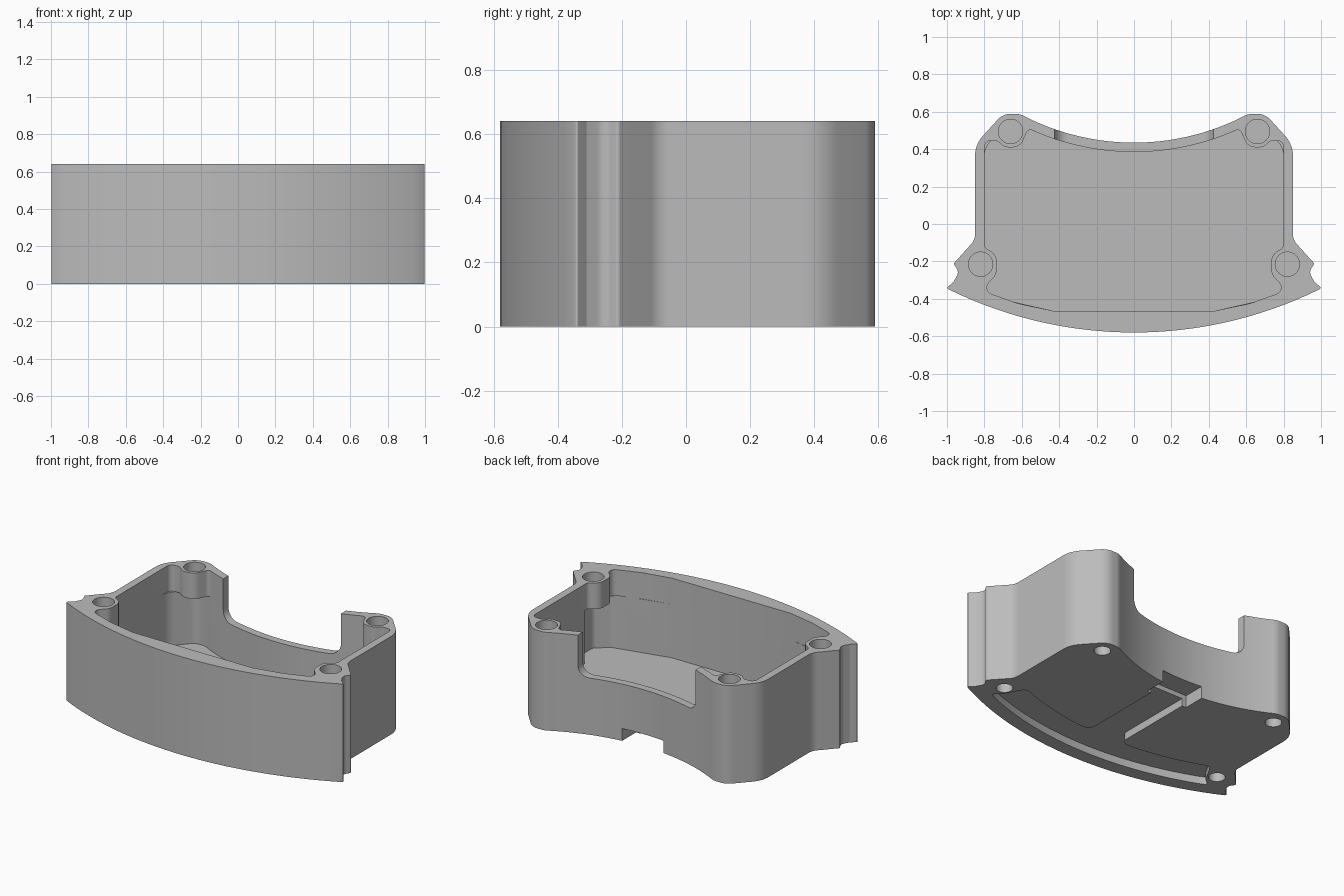
import bpy, bmesh, math
from mathutils import Vector

cube = bpy.data.objects.get("Cube")
if cube:
    bpy.data.objects.remove(cube)

HEIGHT = 0.64
FLOOR = 0.12
BOSS_BASE = 0.47
BOSSES = [(0.66, 0.495), (0.82, -0.215)]

grey = bpy.data.materials.new("plain grey")
grey.use_nodes = True
grey.diffuse_color = (0.5, 0.5, 0.5, 1)
grey.node_tree.nodes["Principled BSDF"].inputs["Base Color"].default_value = (0.5, 0.5, 0.5, 1)


def arc(y_mid, radius, x0, x1, steps=16):
    """Shallow arc symmetric about x = 0, lowest at y_mid."""
    xs = [x0 + (x1 - x0) * i / steps for i in range(steps + 1)]
    return [(x, y_mid + radius - math.sqrt(radius ** 2 - x * x), 0) for x in xs]


def mirrored(half):
    """Close a right-hand half outline with its mirror image."""
    return half + [(-x, y, r) for x, y, r in reversed(half) if x > 1e-6]


def rounded(points, steps=8):
    """Replace each (x, y, radius) corner with a fillet."""
    out = []
    for i, (x, y, r) in enumerate(points):
        p = Vector((x, y))
        if r == 0:
            out.append(p)
            continue
        a = Vector(points[i - 1][:2]) - p
        b = Vector(points[(i + 1) % len(points)][:2]) - p
        half = a.angle(b) / 2
        t = min(r / math.tan(half), 0.48 * a.length, 0.48 * b.length)
        r = t * math.tan(half)
        a.normalize()
        b.normalize()
        centre = p + (a + b).normalized() * (r / math.sin(half))
        start, end = p + a * t - centre, p + b * t - centre
        sweep = math.pi - 2 * half
        for k in range(steps + 1):
            f = k / steps
            v = (start * math.sin((1 - f) * sweep) + end * math.sin(f * sweep)) / math.sin(sweep)
            out.append(centre + v)
    return out


def circle(cx, cy, r, sides=32):
    return [Vector((cx + r * math.cos(math.tau * i / sides),
                    cy + r * math.sin(math.tau * i / sides))) for i in range(sides)]


def prism(name, outline, low, high, along_y=False):
    bm = bmesh.new()
    face = bm.faces.new([bm.verts.new((p.x, p.y, low)) for p in outline])
    bmesh.ops.remove_doubles(bm, verts=bm.verts[:], dist=1e-5)
    face = bm.faces[:]
    new = bmesh.ops.extrude_face_region(bm, geom=face)["geom"]
    for v in new:
        if isinstance(v, bmesh.types.BMVert):
            v.co.z = high
    if along_y:
        for v in bm.verts:
            v.co = (v.co.x, v.co.z, v.co.y)
    bmesh.ops.recalc_face_normals(bm, faces=bm.faces[:])
    mesh = bpy.data.meshes.new(name)
    bm.to_mesh(mesh)
    bm.free()
    mesh.materials.append(grey)
    obj = bpy.data.objects.new(name, mesh)
    bpy.context.collection.objects.link(obj)
    return obj


# Outer housing: bowed front, flared front corners, hollowed back
outer = mirrored(
    arc(-0.58, 2.245, 0, 0.99)
    + [(1.0, -0.34, 0.015), (0.965, -0.31, 0.02), (0.935, -0.255, 0.05),
       (0.965, -0.212, 0.012), (0.85, -0.085, 0.08), (0.85, 0.425, 0.16),
       (0.70, 0.59, 0.12), (0.61, 0.588, 0.09)]
    + arc(0.435, 1.29, 0.56, 0))
housing = prism("housing", rounded(outer), 0, HEIGHT)

# Inner cavity: wide below, wrapped around the screw bosses above
lower = mirrored(
    [(0, -0.465, 0), (0.43, -0.465, 0), (0.80, -0.38, 0.05), (0.89, -0.31, 0.04),
     (0.89, -0.21, 0.04), (0.80, -0.10, 0.06), (0.80, 0.405, 0.12),
     (0.68, 0.54, 0.1), (0.61, 0.535, 0.08)]
    + arc(0.385, 1.34, 0.54, 0))
upper = mirrored(
    [(0, -0.465, 0), (0.43, -0.465, 0), (0.62, -0.425, 0), (0.815, -0.355, 0.05),
     (0.735, -0.27, 0.06), (0.735, -0.165, 0.06), (0.80, -0.125, 0.03),
     (0.80, 0.445, 0.06), (0.73, 0.445, 0.03), (0.69, 0.41, 0.05),
     (0.61, 0.41, 0.06), (0.565, 0.51, 0.03)]
    + arc(0.385, 1.34, 0.52, 0))
cutters = [prism("lower_cavity", rounded(lower), FLOOR, BOSS_BASE),
           prism("upper_cavity", rounded(upper), BOSS_BASE - 0.001, HEIGHT + 0.1)]

# Open window in the back wall
window = mirrored([(0, 0.37, 0), (0.425, 0.37, 0.07), (0.425, 0.9, 0), (0, 0.9, 0)])
cutters.append(prism("back_window", rounded(window), 0.25, 0.8, along_y=True))

# Underside: curved front recess joined to a cable slot and back notch
recess = mirrored(
    arc(-0.49, 2.15, 0, 0.78)
    + [(0.84, -0.315, 0.02), (0.79, -0.285, 0.03), (0.71, -0.14, 0.04)]
    + arc(-0.275, 1.95, 0.62, 0.24, 8)
    + [(0.12, -0.27, 0.1), (0.12, 0.35, 0), (0, 0.35, 0)])
cutters.append(prism("underside_recess", rounded(recess), -0.1, 0.05))
notch = mirrored([(0, 0.30, 0), (0.15, 0.30, 0), (0.15, 0.7, 0), (0, 0.7, 0)])
cutters.append(prism("cable_notch", rounded(notch), -0.11, 0.08))

# Screw holes from the top and from below
for x, y in BOSSES:
    for side in (-1, 1):
        cutters.append(prism("top_screw_hole", circle(side * x, y, 0.065), 0.51, HEIGHT + 0.1))
        cutters.append(prism("bottom_screw_hole", circle(side * x, y, 0.05), -0.1, 0.09))

# Cut everything, then discard the cutters
bpy.context.view_layer.objects.active = housing
for cutter in cutters:
    mod = housing.modifiers.new("cut", "BOOLEAN")
    mod.operation = "DIFFERENCE"
    mod.solver = "EXACT"
    mod.object = cutter
    bpy.ops.object.modifier_apply(modifier=mod.name)
    bpy.data.objects.remove(cutter)

bpy.ops.object.select_all(action="DESELECT")
housing.select_set(True)
bpy.ops.object.shade_smooth_by_angle(angle=math.radians(30))
